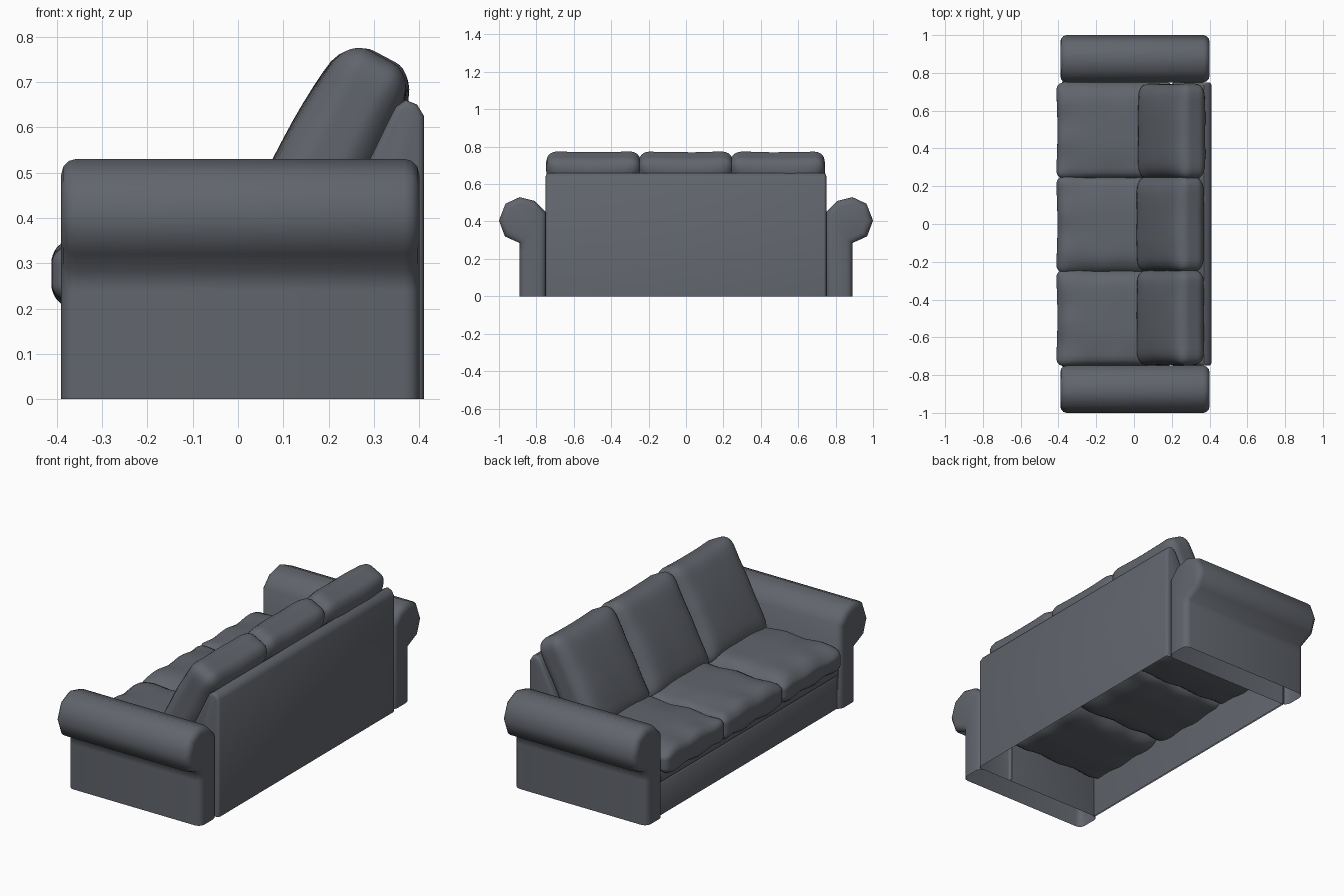
import bpy, bmesh, math
from mathutils import Vector, Matrix

if "Cube" in bpy.data.objects:
    bpy.data.objects.remove(bpy.data.objects["Cube"])

fabric = bpy.data.materials.new("slate grey fabric")
fabric.diffuse_color = (0.12, 0.13, 0.15, 1)
fabric.use_nodes = True
fabric.node_tree.nodes["Principled BSDF"].inputs["Base Color"].default_value = fabric.diffuse_color


def finish(bm, name, angle=40):
    me = bpy.data.meshes.new(name)
    bm.to_mesh(me)
    bm.free()
    me.materials.append(fabric)
    ob = bpy.data.objects.new(name, me)
    bpy.context.collection.objects.link(ob)
    bpy.context.view_layer.objects.active = ob
    ob.select_set(True)
    bpy.ops.object.shade_smooth_by_angle(angle=math.radians(angle))
    ob.select_set(False)
    return ob


def extruded(name, profile, axis, a, b, bevel, angle=40, open_front=False):
    """Extrude a profile along x or y, round the end edges, cut open at the floor."""
    bm = bmesh.new()
    pos = (lambda t, p: (t, p[0], p[1])) if axis == 'x' else (lambda t, p: (p[0], t, p[1]))
    rings = [[bm.verts.new(pos(t, p)) for p in profile] for t in (a, b)]
    n = len(profile)
    caps = [bm.faces.new(r) for r in rings]
    for i in range(n):
        j = (i + 1) % n
        bm.faces.new((rings[0][i], rings[0][j], rings[1][j], rings[1][i]))
    bmesh.ops.recalc_face_normals(bm, faces=bm.faces[:])
    edges = list({e for f in caps for e in f.edges})
    bmesh.ops.bevel(bm, geom=edges, offset=bevel, offset_type='OFFSET',
                    segments=3, profile=0.5, affect='EDGES')
    bmesh.ops.bisect_plane(bm, geom=bm.verts[:] + bm.edges[:] + bm.faces[:],
                           plane_co=(0, 0, 0), plane_no=(0, 0, -1), clear_outer=True)
    bmesh.ops.recalc_face_normals(bm, faces=bm.faces[:])
    if open_front:
        bm.normal_update()
        gone = [f for f in bm.faces if f.normal.x < -0.99]
        bmesh.ops.delete(bm, geom=gone, context='FACES')
    return finish(bm, name, angle)


def cushion(name, half, radius, matrix, bulge, power, wrinkle, seed):
    """Rounded box with puffed faces and soft creases near its edges."""
    bm = bmesh.new()
    bmesh.ops.create_cube(bm, size=2)
    bmesh.ops.subdivide_edges(bm, edges=bm.edges[:], cuts=17, use_grid_fill=True)
    inner = [h - radius for h in half]
    for v in bm.verts:
        p = Vector([math.sin(c * math.pi / 2) * h for c, h in zip(v.co, half)])
        q = Vector([max(-i, min(i, c)) for c, i in zip(p, inner)])
        d = p - q
        if d.length > 1e-6:
            p = q + d.normalized() * radius
        u, w = p.x / half[0], p.y / half[1]
        edge = max(abs(u), abs(w))
        puff = (1 - bulge) + bulge * (1 - abs(u) ** power) * (1 - abs(w) ** 4)
        crease = wrinkle * edge ** 3 * (math.sin(9 * u + seed) + math.sin(8 * w + 2 * seed)) / 2
        p.z = p.z * puff * (1 + crease)
        # sides bow inward between the corners
        p.x *= 1 - 0.03 * (1 - w * w) * abs(u) ** 3
        p.y *= 1 - 0.02 * (1 - u * u) * abs(w) ** 3
        v.co = matrix @ p
    bmesh.ops.recalc_face_normals(bm, faces=bm.faces[:])
    return finish(bm, name, 75)


# rolled arms, hollow underneath
arm = [(0.75, -0.1), (0.75, 0.45), (0.81, 0.51), (0.89, 0.53), (0.965, 0.495),
       (1.0, 0.405), (0.968, 0.32), (0.89, 0.285), (0.89, 0.24), (0.89, -0.1)]
for side, label in ((1, "right"), (-1, "left")):
    extruded(label + "_arm", [(side * y, z) for y, z in arm], 'x',
             -0.39, 0.40, 0.033, 80)

# sloping back frame, an open shell below the slope
back = [(0.41, -0.1), (0.41, 0.625), (0.395, 0.65), (0.37, 0.66), (0.348, 0.645),
        (0.33, 0.61), (0.20, 0.34), (0.20, -0.1)]
extruded("back_frame", back, 'y', -0.75, 0.75, 0.015, open_front=True)

# front rail with a rounded band along its top
rail = [(-0.362, -0.1), (-0.37, -0.1), (-0.37, 0.165), (-0.364, 0.173), (-0.375, 0.182),
        (-0.38, 0.205), (-0.375, 0.228), (-0.362, 0.23)]
extruded("front_rail", rail, 'y', -0.755, 0.755, 0.001)

# seat and back cushions, three of each
for i, y in enumerate((-0.497, -0.003, 0.495)):
    seat_m = Matrix.Translation((-0.1, y, 0.277))
    cushion("seat_cushion_%d" % (i + 1), (0.315, 0.258, 0.09), 0.05,
            seat_m, 0.36, 4, 0.26, 1.3 + 1.7 * i)
    lean = Matrix.Rotation(math.radians(-62), 4, 'Y')
    back_y = (-0.495, 0.0, 0.49)[i]
    back_m = Matrix.Translation((0.192 + 0.008 * (i == 2), back_y, 0.523)) @ lean
    cushion("back_cushion_%d" % (i + 1), (0.267, 0.255, 0.106), 0.065,
            back_m, 0.27, 2.5, 0.05, 0.6 + 1.1 * i)
